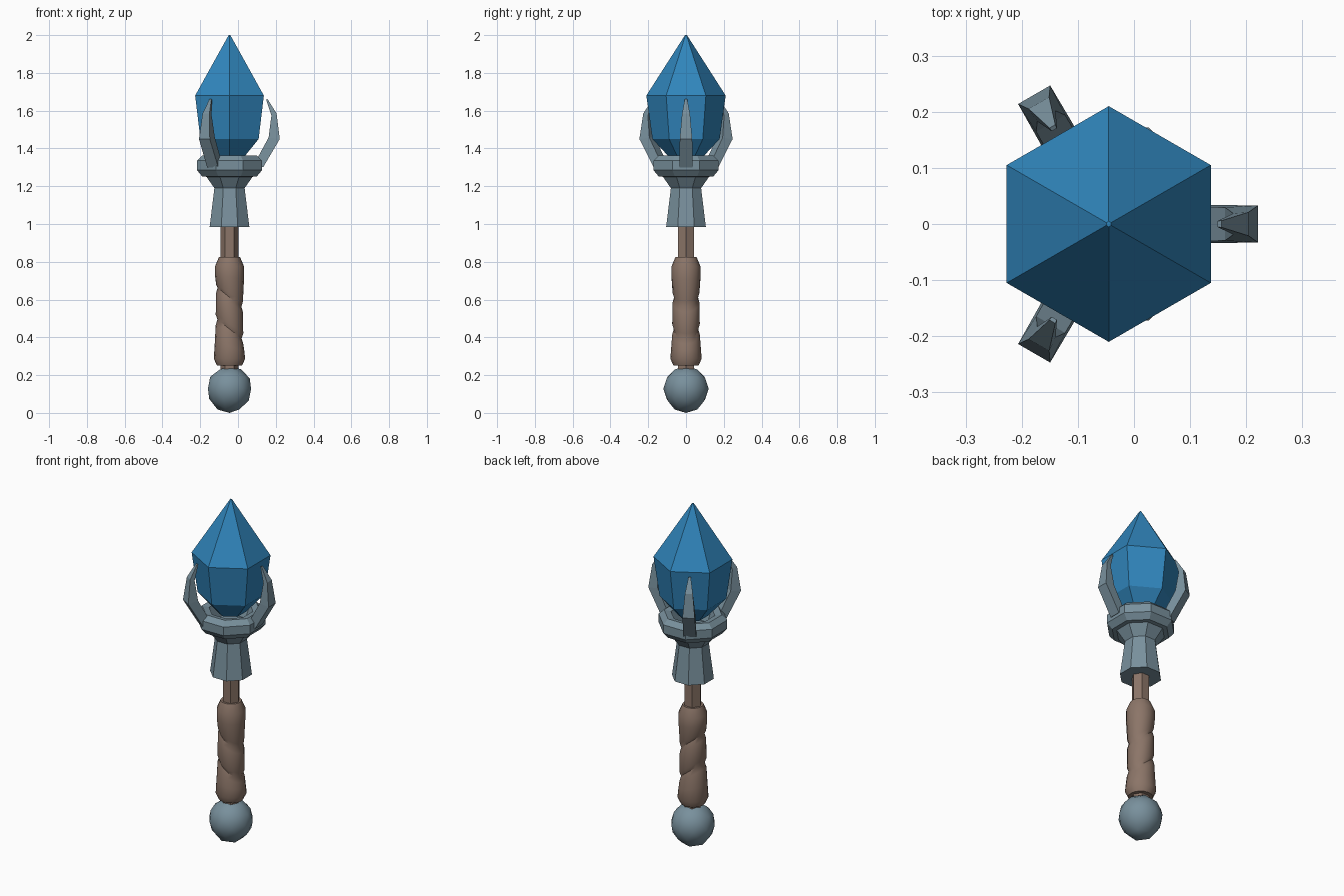
import bpy, bmesh, math
from mathutils import Matrix, Vector

if "Cube" in bpy.data.objects:
    bpy.data.objects.remove(bpy.data.objects["Cube"])

AXIS = -0.045  # x of the shaft axis


def material(name, color):
    m = bpy.data.materials.new(name)
    m.diffuse_color = (*color, 1)
    m.use_nodes = True
    m.node_tree.nodes["Principled BSDF"].inputs["Base Color"].default_value = m.diffuse_color
    return m


BLUE = material("crystal blue", (0.030, 0.235, 0.50))
STEEL = material("grey steel", (0.19, 0.28, 0.335))
BROWN = material("brown leather", (0.26, 0.178, 0.138))


def finish(bm, name, mat, smooth=None):
    bmesh.ops.recalc_face_normals(bm, faces=bm.faces[:])
    me = bpy.data.meshes.new(name)
    bm.to_mesh(me)
    bm.free()
    me.materials.append(mat)
    ob = bpy.data.objects.new(name, me)
    ob.location.x = AXIS
    bpy.context.collection.objects.link(ob)
    if smooth:
        bpy.ops.object.select_all(action='DESELECT')
        ob.select_set(True)
        bpy.context.view_layer.objects.active = ob
        bpy.ops.object.shade_smooth_by_angle(angle=math.radians(smooth))
    return ob


def bridge(bm, rings):
    """Skin a list of vertex rings and cap both ends."""
    n = len(rings[0])
    for a, b in zip(rings, rings[1:]):
        for i in range(n):
            j = (i + 1) % n
            bm.faces.new((a[i], a[j], b[j], b[i]))
    bm.faces.new(rings[0])
    bm.faces.new(rings[-1])


def lathe(name, profile, sides, turn, mat, smooth=None):
    """Profile rows are radius, height, and optional tilt towards +x."""
    bm = bmesh.new()
    rings = []
    for r, z, *tilt in profile:
        t = tilt[0] if tilt else 0
        ring = []
        for i in range(sides):
            a = math.radians(turn) + 2 * math.pi * i / sides
            ring.append(bm.verts.new((r * math.cos(a), r * math.sin(a),
                                      z - t * math.cos(a))))
        rings.append(ring)
    bridge(bm, rings)
    return finish(bm, name, mat, smooth)


# Round pommel
bm = bmesh.new()
bmesh.ops.create_icosphere(bm, subdivisions=2, radius=0.12,
                           matrix=Matrix.Translation((0, 0, 0.12)))
bmesh.ops.translate(bm, vec=(0, 0, 0.008), verts=[v for v in bm.verts if v.co.z > 0.02])
finish(bm, "pommel", STEEL, 50)

# Hexagonal shaft
lathe("shaft", [(0.048, 0.2), (0.048, 1.0)], 6, 0, BROWN)

# Leather grip with slanted overlapping wraps
lathe("grip", [(0.066, 0.25), (0.083, 0.287), (0.078, 0.35, 0.02),
               (0.073, 0.415, 0.05), (0.064, 0.444, 0.05),
               (0.073, 0.47, 0.05), (0.071, 0.585, 0.05),
               (0.063, 0.612, 0.05), (0.071, 0.635, 0.045),
               (0.077, 0.72, 0.01), (0.077, 0.775), (0.056, 0.825)],
      16, 0, BROWN, 40)

# Octagonal socket with a hollow collar on top
K = 1 / math.cos(math.pi / 8)
socket = [(0.105, 0.985), (0.08, 1.19), (0.122, 1.25), (0.145, 1.252),
          (0.172, 1.285), (0.172, 1.335), (0.145, 1.362),
          (0.11, 1.355), (0.085, 1.28)]
lathe("socket", [(r * K, z) for r, z in socket], 8, 22.5, STEEL)

# Crystal
lathe("crystal", [(0.08, 1.345), (0.178, 1.45), (0.21, 1.68), (0.005, 2.0)],
      6, 30, BLUE)

# Three curved claws: outer r, z, inner r, z, half width
sections = [(0.178, 1.30, 0.135, 1.325, 0.034),
            (0.266, 1.45, 0.207, 1.458, 0.033),
            (0.249, 1.585, 0.222, 1.575, 0.021),
            (0.201, 1.662, 0.194, 1.658, 0.006)]
for k in range(3):
    bm = bmesh.new()
    spin = Matrix.Rotation(k * 2 * math.pi / 3, 3, 'Z')
    rings = []
    for ro, zo, ri, zi, w in sections:
        corners = [(ro, -w, zo), (ro, w, zo), (ri, w * 0.9, zi), (ri, -w * 0.9, zi)]
        rings.append([bm.verts.new(spin @ Vector(c)) for c in corners])
    bridge(bm, rings)
    finish(bm, f"claw_{k + 1}", STEEL)
